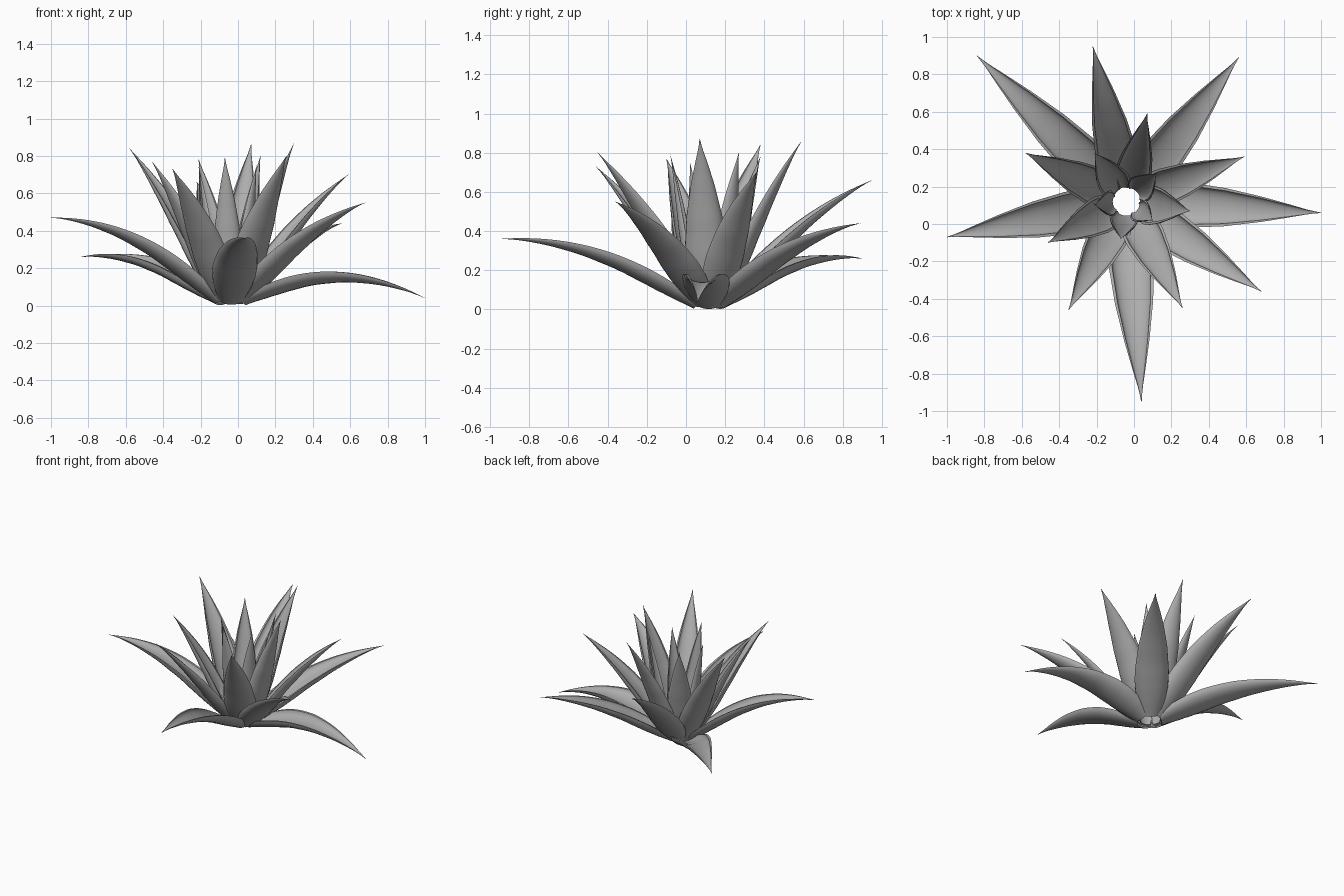
import bpy
import bmesh
import math
from mathutils import Vector

cube = bpy.data.objects.get("Cube")
if cube:
    bpy.data.objects.remove(cube, do_unlink=True)

# One flat colour for the whole plant
grey = bpy.data.materials.new("leaf_grey")
grey.use_nodes = True
colour = (0.42, 0.42, 0.42, 1)
grey.diffuse_color = colour
grey.node_tree.nodes["Principled BSDF"].inputs["Base Color"].default_value = colour

CENTRE = Vector((-0.04, 0.12, 0.037))
RINGS = 26
ACROSS = 12
# Half width along the leaf: broad foot, full belly, needle tip
OUTLINE = [(0, 0.55), (0.1, 0.83), (0.2, 0.97), (0.3, 0.99), (0.5, 0.84),
           (0.7, 0.55), (0.86, 0.25), (0.94, 0.085), (1, 0.01)]


def half_width(t):
    for (a, wa), (b, wb) in zip(OUTLINE, OUTLINE[1:]):
        if t <= b:
            return wa + (wb - wa) * (t - a) / (b - a)
    return 0.01


def make_leaf(name, tip, width, bend, reach):
    """Arching gutter-shaped blade; bend is the height of the curve's control point."""
    tip = Vector(tip)
    out = Vector((tip.x - CENTRE.x, tip.y - CENTRE.y, 0))
    span = out.length
    out.normalize()
    side = Vector((-out.y, out.x, 0))
    start = CENTRE + out * 0.057
    control = CENTRE + out * span * reach
    control.z = bend

    bm = bmesh.new()
    loops = []
    for i in range(RINGS + 1):
        t = i / RINGS
        p = start * (1 - t) ** 2 + control * 2 * t * (1 - t) + tip * t * t
        tangent = ((control - start) * (1 - t) + (tip - control) * t).normalized()
        normal = tangent.cross(side).normalized()
        w = half_width(t) * width
        ring = []
        # Rounded underside from rim to rim
        for k in range(ACROSS + 1):
            a = math.pi * k / ACROSS
            ring.append(p + side * w * math.cos(a) - normal * w * 0.62 * math.sin(a))
        # Hollow upper side, inset to leave a rim
        for k in range(ACROSS + 1):
            a = math.pi * (1 - k / ACROSS)
            ring.append(p + side * w * 0.86 * math.cos(a) - normal * w * (0.01 + 0.43 * math.sin(a)))
        loops.append([bm.verts.new(v) for v in ring])
    n = len(loops[0])
    for lo, hi in zip(loops, loops[1:]):
        for k in range(n):
            m = (k + 1) % n
            bm.faces.new((lo[k], lo[m], hi[m], hi[k]))
    bm.faces.new(loops[0])
    bm.faces.new(loops[-1])
    bmesh.ops.recalc_face_normals(bm, faces=bm.faces)
    mesh = bpy.data.meshes.new(name)
    bm.to_mesh(mesh)
    bm.free()
    mesh.materials.append(grey)
    obj = bpy.data.objects.new(name, mesh)
    bpy.context.collection.objects.link(obj)
    return obj


# Low, arching outer leaves: tip, half width, bend height
OUTER = [
    ((1.0, 0.06, 0.04), 0.122, 0.325),
    ((-1.0, -0.07, 0.47), 0.116, 0.48),
    ((0.04, -0.95, 0.36), 0.122, 0.4),
    ((-0.84, 0.9, 0.26), 0.12, 0.34),
    ((0.56, 0.89, 0.44), 0.115, 0.39),
    ((0.68, -0.36, 0.55), 0.112, 0.43),
    ((-0.22, 0.95, 0.66), 0.112, 0.48),
]
# Steeper middle leaves
MIDDLE = [
    ((0.59, 0.36, 0.7), 0.103, 0.46),
    ((0.07, 0.59, 0.86), 0.1, 0.5),
    ((-0.58, 0.38, 0.84), 0.105, 0.5),
    ((-0.46, -0.1, 0.77), 0.103, 0.46),
    ((-0.35, -0.46, 0.73), 0.108, 0.44),
    ((0.26, -0.45, 0.8), 0.108, 0.47),
    ((0.3, 0.07, 0.87), 0.11, 0.5),
]
# Small upright heart leaves
INNER = [
    ((-0.21, 0.38, 0.78), 0.088, 0.45),
    ((0.12, 0.27, 0.8), 0.078, 0.45),
    ((-0.07, -0.08, 0.79), 0.078, 0.45),
    ((0.1, 0.02, 0.75), 0.065, 0.42),
    ((-0.21, 0.1, 0.74), 0.07, 0.42),
]

bpy.ops.object.select_all(action='DESELECT')
for group, leaves, reach in (("outer", OUTER, 0.48), ("middle", MIDDLE, 0.46), ("inner", INNER, 0.55)):
    for i, (tip, width, bend) in enumerate(leaves, 1):
        leaf = make_leaf(f"{group}_leaf_{i}", tip, width, bend, reach)
        leaf.select_set(True)
        bpy.context.view_layer.objects.active = leaf
bpy.ops.object.shade_smooth_by_angle(angle=math.radians(40))
